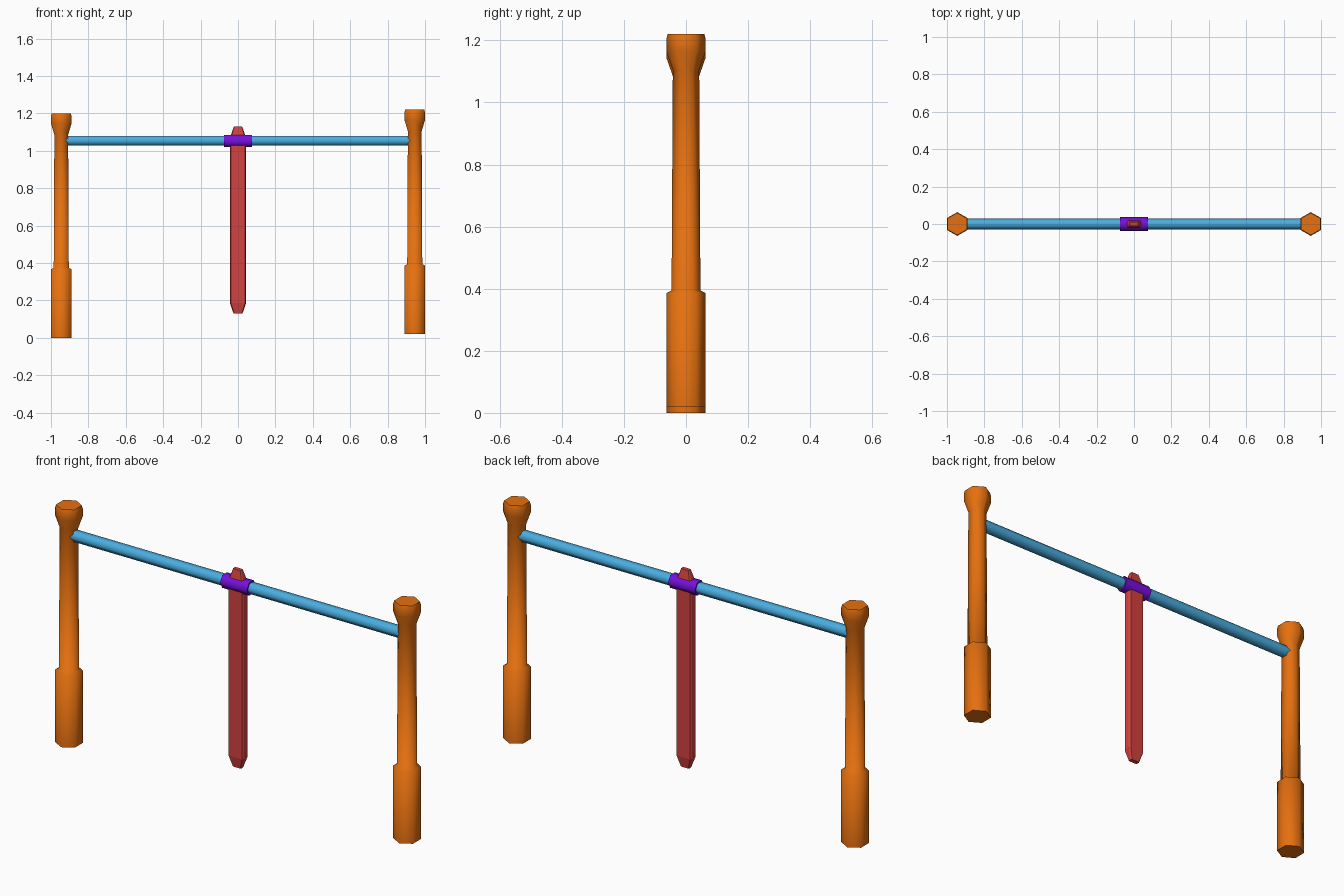
import bpy, bmesh, math

if "Cube" in bpy.data.objects:
    bpy.data.objects.remove(bpy.data.objects["Cube"])


def material(name, rgb):
    m = bpy.data.materials.new(name)
    lin = [c / 12.92 if c <= 0.04045 else ((c + 0.055) / 1.055) ** 2.4 for c in rgb]
    m.diffuse_color = (*lin, 1)
    m.use_nodes = True
    m.node_tree.nodes["Principled BSDF"].inputs["Base Color"].default_value = m.diffuse_color
    return m


orange = material("orange", (0.90, 0.44, 0.06))
blue = material("sky blue", (0.29, 0.68, 0.88))
purple = material("purple", (0.47, 0.06, 0.87))
red = material("red", (0.83, 0.26, 0.25))


def loft(name, rings, mat, smooth_deg):
    """Skin a stack of equal-length point rings and cap both ends."""
    bm = bmesh.new()
    loops = [[bm.verts.new(p) for p in ring] for ring in rings]
    n = len(loops[0])
    for a, b in zip(loops, loops[1:]):
        for i in range(n):
            j = (i + 1) % n
            bm.faces.new((a[i], a[j], b[j], b[i]))
    bm.faces.new(loops[0])
    bm.faces.new(loops[-1])
    bmesh.ops.recalc_face_normals(bm, faces=bm.faces)
    me = bpy.data.meshes.new(name)
    bm.to_mesh(me)
    bm.free()
    me.materials.append(mat)
    ob = bpy.data.objects.new(name, me)
    bpy.context.collection.objects.link(ob)
    if smooth_deg:
        bpy.ops.object.select_all(action='DESELECT')
        ob.select_set(True)
        bpy.context.view_layer.objects.active = ob
        bpy.ops.object.shade_smooth_by_angle(angle=math.radians(smooth_deg))
    return ob


# unit hexagon, corners on the +/-y axis
HEX = [(math.sin(k * math.pi / 3), math.cos(k * math.pi / 3)) for k in range(6)]


# Posts: thick foot, slim tapered shaft, flared head
POST = [(0.0635, 0), (0.0635, 0.366), (0.0465, 0.374), (0.0425, 1.085),
        (0.0635, 1.145), (0.0635, 1.185), (0.059, 1.2)]
for name, x, z0 in (("left_post", -0.9450, 0), ("right_post", 0.9450, 0.02)):
    loft(name, [[(x + r * a, r * b, z + z0) for a, b in HEX] for r, z in POST], orange, 62)


# Crossbar and the sleeve around its middle
def rod(name, half, r, z, mat):
    return loft(name, [[(x, r * b, z + r * a) for a, b in HEX] for x in (-half, half)], mat, 62)


rod("crossbar", 0.93, 0.029, 1.054, blue)
rod("sleeve", 0.075, 0.037, 1.053, purple)

# Hanging blade: flat bar with bevelled corners, tapered at both ends
BLADE = [(0.024, 0.011, 0.13), (0.043, 0.022, 0.185),
         (0.043, 0.022, 1.07), (0.022, 0.010, 1.13)]


def blade_ring(w, d, z):
    u, v = w * 0.86, d * 0.6
    return [(w, -v, z), (w, v, z), (u, d, z), (-u, d, z),
            (-w, v, z), (-w, -v, z), (-u, -d, z), (u, -d, z)]


loft("hanging_blade", [blade_ring(*s) for s in BLADE], red, 0)
